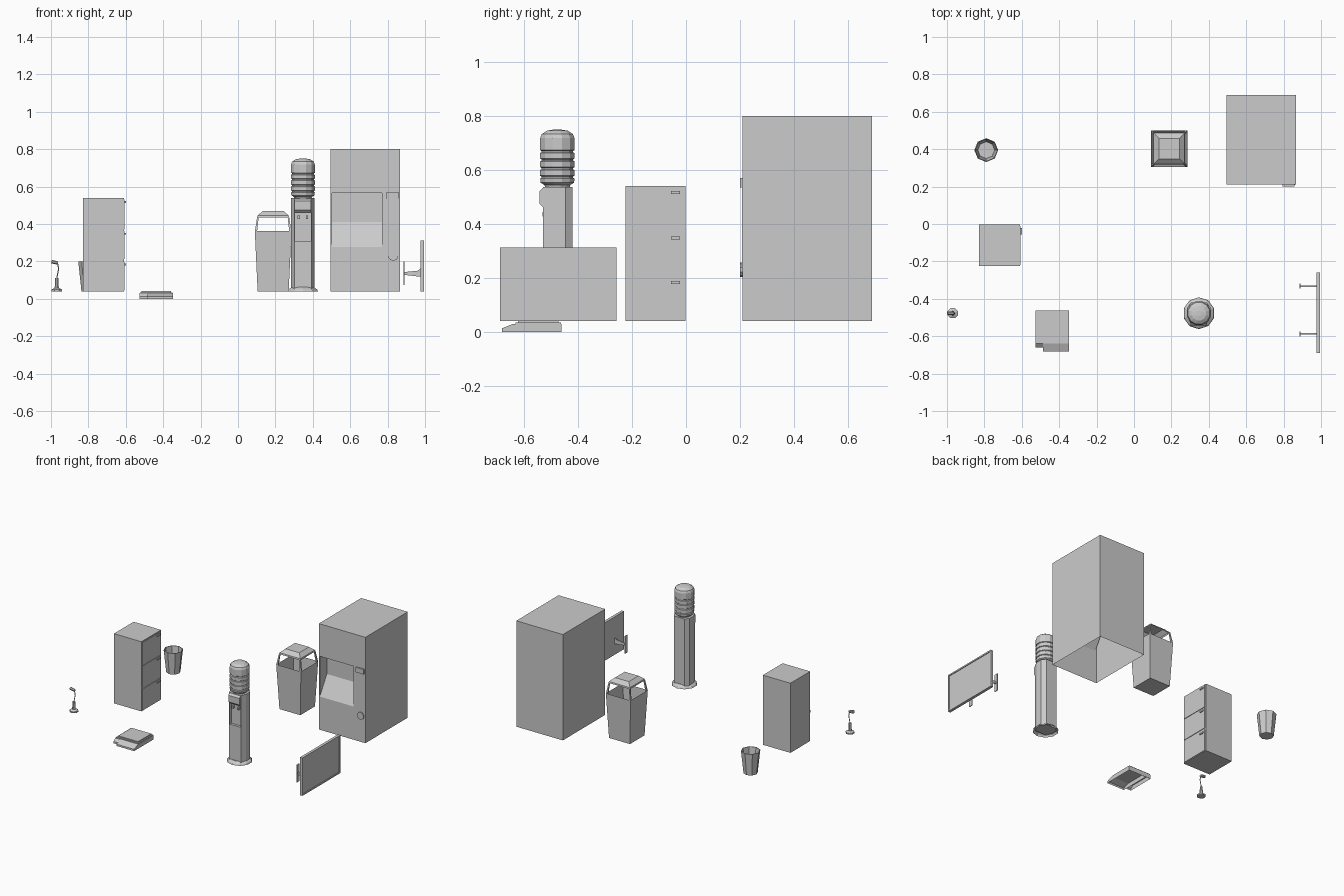
import bpy, bmesh, math
from mathutils import Vector

if "Cube" in bpy.data.objects:
    bpy.data.objects.remove(bpy.data.objects["Cube"])


def mesh(name, verts, faces):
    me = bpy.data.meshes.new(name)
    me.from_pydata(verts, [], faces)
    bm = bmesh.new()
    bm.from_mesh(me)
    bmesh.ops.recalc_face_normals(bm, faces=bm.faces)
    bm.to_mesh(me)
    bm.free()
    ob = bpy.data.objects.new(name, me)
    bpy.context.collection.objects.link(ob)
    return ob


def loft(name, rings, cap0=True, cap1=True):
    # join equal-length rings of points, optionally capping the ends
    n = len(rings[0])
    verts = [p for r in rings for p in r]
    faces = [(k * n + i, k * n + (i + 1) % n, (k + 1) * n + (i + 1) % n, (k + 1) * n + i)
             for k in range(len(rings) - 1) for i in range(n)]
    if cap0:
        faces.append(tuple(range(n))[::-1])
    if cap1:
        faces.append(tuple(range(len(verts) - n, len(verts))))
    return mesh(name, verts, faces)


def rect(cx, cy, hx, hy, z):
    return [(cx - hx, cy - hy, z), (cx + hx, cy - hy, z), (cx + hx, cy + hy, z), (cx - hx, cy + hy, z)]


def box(name, x0, x1, y0, y1, z0, z1):
    c = ((x0 + x1) / 2, (y0 + y1) / 2, (x1 - x0) / 2, (y1 - y0) / 2)
    return loft(name, [rect(*c, z0), rect(*c, z1)])


def lathe(name, cx, cy, profile, n, turn=0.0, cap0=True, cap1=True):
    return loft(name, [[(cx + r * math.cos(turn + i * math.tau / n),
                         cy + r * math.sin(turn + i * math.tau / n), z) for i in range(n)]
                       for r, z in profile], cap0, cap1)


def rod(name, a, b, r0, r1, n=6):
    # straight round bar between two points
    a, b = Vector(a), Vector(b)
    q = (b - a).to_track_quat('Z', 'Y')
    circle = lambda c, r: [tuple(c + q @ Vector((r * math.cos(i * math.tau / n + math.pi / n),
                           r * math.sin(i * math.tau / n + math.pi / n), 0))) for i in range(n)]
    return loft(name, [circle(a, r0), circle(b, r1)])


FLOOR = 0.04

# Vending machine: shell open underneath, with a sloped delivery recess
def front(x0, x1, z0, z1, y):
    return [(x0, y, z0), (x1, y, z0), (x1, y, z1), (x0, y, z1)]

loft("vending_cabinet", [front(0.495, 0.865, FLOOR, 0.80, 0.69),
                         front(0.495, 0.865, FLOOR, 0.80, 0.21),
                         front(0.503, 0.77, 0.278, 0.567, 0.21),
                         front(0.503, 0.77, 0.41, 0.567, 0.29)])
cab = bpy.data.objects["vending_cabinet"]
bm = bmesh.new()
bm.from_mesh(cab.data)
low = [f for f in bm.faces if all(abs(v.co.z - FLOOR) < 1e-4 for v in f.verts)]
bmesh.ops.delete(bm, geom=low, context='FACES_ONLY')
bm.to_mesh(cab.data)
bm.free()
box("vending_coin_box", 0.795, 0.858, 0.20, 0.212, 0.535, 0.57)
box("vending_control_strip", 0.795, 0.862, 0.208, 0.212, 0.23, 0.535)
rod("vending_return_knob", (0.83, 0.212, 0.23), (0.83, 0.20, 0.23), 0.027, 0.027, 10)

# Lidded litter bin: tapered open body, four posts and a hollow hood
bx, by = 0.188, 0.403
loft("bin_body", [rect(bx, by, 0.083, 0.083, FLOOR), rect(bx, by, 0.098, 0.098, 0.362)], True, False)
loft("bin_hood", [rect(bx, by, 0.085, 0.085, 0.435), rect(bx, by, 0.083, 0.083, 0.445),
                  rect(bx, by, 0.055, 0.055, 0.47)], False, True)
for sx in (-1, 1):
    for sy in (-1, 1):
        loft("bin_post", [rect(bx + sx * 0.092, by + sy * 0.092, 0.006, 0.006, 0.36),
                          rect(bx + sx * 0.081, by + sy * 0.081, 0.004, 0.004, 0.44)])

# Water cooler: flared foot, faceted column with tap niche, ribbed bottle
wx, wy = 0.347, -0.477
lathe("cooler_foot", wx, wy, [(0.085, FLOOR), (0.08, 0.05), (0.062, 0.062)], 10, math.pi / 10, False, True)
half = [(0.046, -0.053), (0.063, -0.015), (0.063, 0.03), (0.042, 0.057)]
outline = half + [(-x, y) for x, y in reversed(half)]
column = loft("cooler_column", [[(wx + x, wy + y, z) for x, y in outline] for z in (0.05, 0.538)])
cutter = box("niche_cutter", wx - 0.042, wx + 0.042, wy - 0.08, wy - 0.035, 0.31, 0.48)
mod = column.modifiers.new("niche", 'BOOLEAN')
mod.operation = 'DIFFERENCE'
mod.object = cutter
mod.solver = 'EXACT'
bpy.context.view_layer.objects.active = column
bpy.ops.object.modifier_apply(modifier=mod.name)
bpy.data.objects.remove(cutter)
hood = [(-0.053, 0.462), (-0.066, 0.475), (-0.066, 0.522), (-0.053, 0.535)]
loft("cooler_hood", [[(wx + x, wy + y, z) for y, z in hood] for x in (-0.044, 0.044)])
for s in (-1, 1):
    box("cooler_tap", wx + s * 0.022 - 0.006, wx + s * 0.022 + 0.006, wy - 0.055, wy - 0.034, 0.428, 0.445)
prof = [(0.045, 0.53), (0.05, 0.545), (0.064, 0.553)]
for z in (0.568, 0.60, 0.632, 0.663):
    prof += [(0.066, z), (0.061, z + 0.003), (0.061, z + 0.008), (0.066, z + 0.011)]
prof += [(0.066, 0.718), (0.06, 0.733), (0.04, 0.746), (0.015, 0.75)]
lathe("cooler_bottle", wx, wy, prof, 12, math.pi / 12)

# Framed display panel with two side brackets
px = 0.995
def side(y0, y1, z0, z1, x):
    return [(x, y0, z0), (x, y1, z0), (x, y1, z1), (x, y0, z1)]

loft("display_panel", [side(-0.69, -0.258, FLOOR, 0.312, 0.975),
                       side(-0.69, -0.258, FLOOR, 0.312, px),
                       side(-0.68, -0.268, 0.05, 0.302, px),
                       side(-0.68, -0.268, 0.05, 0.302, px - 0.005)])
for y in (-0.332, -0.588):
    box("bracket_plate", 0.885, 0.890, y - 0.014, y + 0.014, 0.075, 0.20)
    arm = [(0.888, 0.128), (0.976, 0.118), (0.976, 0.162), (0.96, 0.15), (0.888, 0.143)]
    loft("bracket_arm", [[(x, yy, z) for x, z in arm] for yy in (y - 0.004, y + 0.004)])

# Low desktop device: wedge-fronted base open below, notched front, raised tray
def wedge(name, x0, x1, tip):
    p = [(-0.462, 0.0), (-0.462, 0.03), (-0.64, 0.03), (tip, 0.013), (tip, 0.0)]
    n = len(p)
    v = [(x, y, z) for x in (x0, x1) for y, z in p]
    f = [(i, i + 1, n + i + 1, n + i) for i in range(n - 1)]
    return mesh(name, v, f + [tuple(range(n)), tuple(range(n, 2 * n))])

wedge("device_base_left", -0.527, -0.487, -0.66)
wedge("device_base", -0.487, -0.347, -0.683)
box("device_tray", -0.525, -0.349, -0.632, -0.464, 0.03, 0.035)
box("device_lid", -0.515, -0.358, -0.622, -0.472, 0.035, 0.042)

# Filing cabinet with three drawers facing +x
box("filing_cabinet", -0.828, -0.610, -0.225, -0.002, FLOOR, 0.54)
for z0, z1 in ((0.045, 0.198), (0.212, 0.363), (0.37, 0.532)):
    box("drawer_front", -0.612, -0.606, -0.218, -0.010, z0, z1)
    box("drawer_handle", -0.607, -0.600, -0.055, -0.022, z1 - 0.02, z1 - 0.01)

# Eight-sided waste basket with inner wall
lathe("waste_basket", -0.79, 0.395, [(0.047, FLOOR), (0.064, 0.20), (0.06, 0.20), (0.045, 0.046)], 8)

# Small desk lamp
lx, ly = -0.969, -0.477
lathe("lamp_base", lx, ly, [(0.029, FLOOR), (0.029, 0.05), (0.012, 0.058), (0.009, 0.112)], 8, math.pi / 8)
rod("lamp_lower_arm", (lx, ly, 0.11), (lx + 0.01, ly, 0.16), 0.003, 0.003)
rod("lamp_upper_arm", (lx + 0.01, ly, 0.16), (lx + 0.003, ly, 0.197), 0.003, 0.003)
rod("lamp_head", (lx + 0.006, ly, 0.191), (lx - 0.028, ly, 0.199), 0.009, 0.011, 8)
